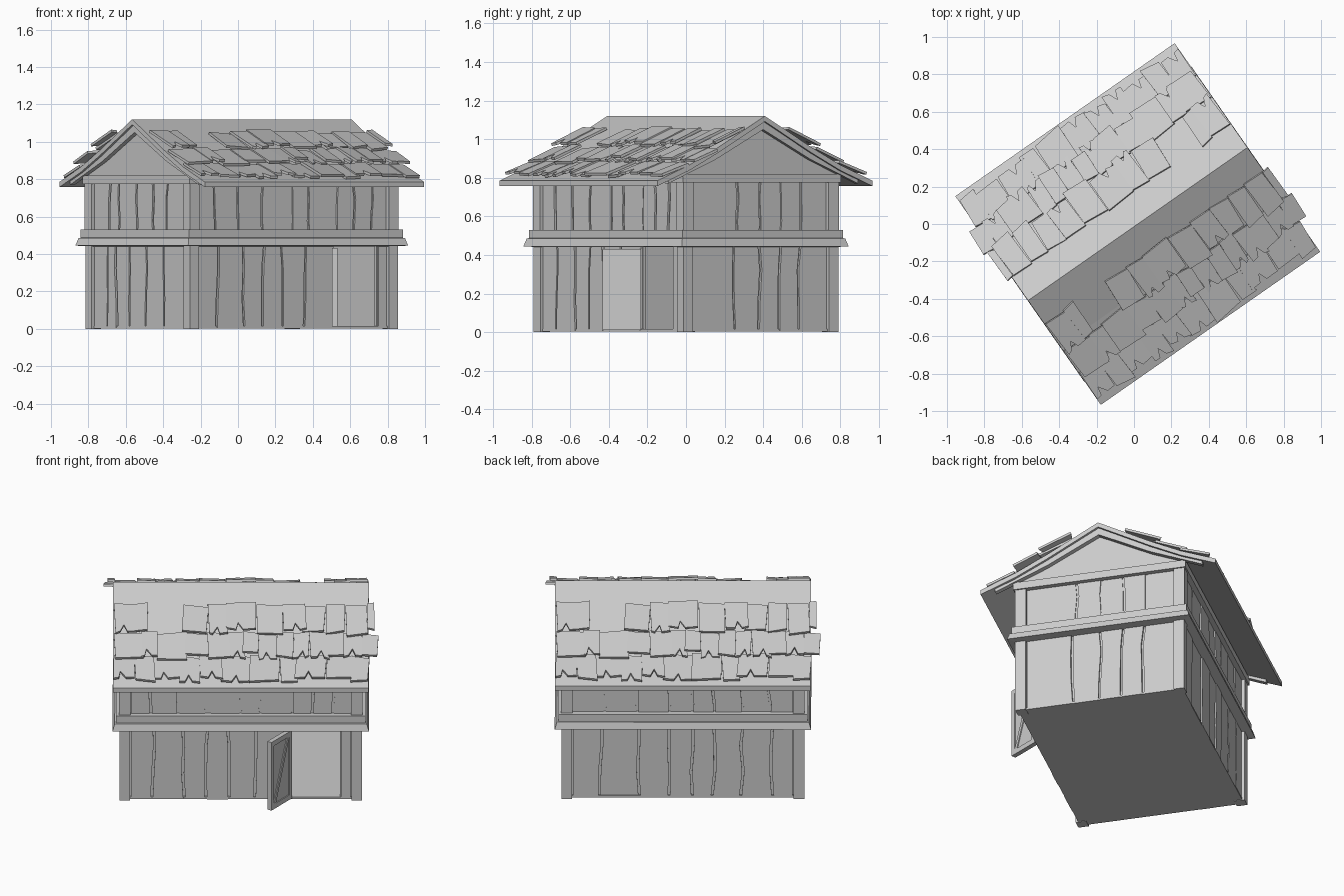
import bpy, bmesh, math, random
from mathutils import Matrix, Vector

if "Cube" in bpy.data.objects:
    bpy.data.objects.remove(bpy.data.objects["Cube"])

random.seed(4)
HOUSE = Matrix.Translation((0.02, 0, 0)) @ Matrix.Rotation(math.radians(34.9), 4, 'Z')
A, B = 0.675, 0.485          # wall half length / half depth
TOP, MID = 0.79, 0.46        # eave and storey heights
j = lambda r: random.uniform(-r, r)


def turn(k):
    return Matrix.Rotation(k * math.pi / 2, 4, 'Z')


def prism(bm, pts, off, m=Matrix()):
    """Extrude a 3D polygon by vector off."""
    n = len(pts)
    a = [bm.verts.new(m @ Vector(p)) for p in pts]
    b = [bm.verts.new(m @ (Vector(p) + Vector(off))) for p in pts]
    fs = [bm.faces.new(a), bm.faces.new(b[::-1])]
    for i in range(n):
        fs.append(bm.faces.new((a[i], b[i], b[(i + 1) % n], a[(i + 1) % n])))
    bmesh.ops.recalc_face_normals(bm, faces=fs)


def box(bm, x0, x1, y0, y1, z0, z1, m=Matrix()):
    prism(bm, [(x0, y0, z0), (x1, y0, z0), (x1, y1, z0), (x0, y1, z0)], (0, 0, z1 - z0), m)


def finish(name, bm, m=HOUSE):
    me = bpy.data.meshes.new(name)
    bm.to_mesh(me)
    bm.free()
    ob = bpy.data.objects.new(name, me)
    ob.matrix_world = m
    bpy.context.collection.objects.link(ob)
    return ob


# floor
bm = bmesh.new()
box(bm, -A + .01, A - .01, -B + .01, B - .01, 0.003, 0.015)
finish("floor", bm)

# backing walls, door opening left free on the front
D0, D1 = 0.275, 0.555
bm = bmesh.new()
for k in range(4):
    L, D = (A, B) if k % 2 == 0 else (B, A)
    y0, y1, m = -D + .022, -D + .04, turn(k)
    e = L - .022
    if k == 0:
        box(bm, -e, D0, y0, y1, 0.003, MID, m)
        box(bm, D1, e, y0, y1, 0.003, MID, m)
        box(bm, -e, e, y0, y1, MID - .02, TOP, m)
    else:
        box(bm, -e, e, y0, y1, 0.003, TOP, m)
finish("inner_walls", bm)


# vertical warped planks
def planks(bm, seams, D, z0, z1, m):
    zs = [z0 + (z1 - z0) * t for t in (0, .35, .7, 1)]
    edges = [[s + j(.009) for z in zs] for s in seams]
    edges[0] = [seams[0]] * 4
    edges[-1] = [seams[-1]] * 4
    for l, r in zip(edges, edges[1:]):
        y = -D + .010 + j(.003)
        g = .006
        pts = [(s + g, y, z) for s, z in zip(l, zs)] + \
              [(s - g, y, z) for s, z in list(zip(r, zs))[::-1]]
        prism(bm, pts, (0, .014, 0), m)


P = .055
lower = {0: [-A + P, -.49, -.32, -.19, -.07, .08, D0], 1: [-B + P, -.16, 0, .13, .25, B - P],
         2: [-A + P, -.46, -.25, -.08, .05, .17, .33, .50, A - P],
         3: [-B + P, -.30, -.22, -.10, .06, .22, B - P]}
upper = {0: [-A + P, -.51, -.35, -.19, 0, .11, .29, .40, .52, A - P],
         1: [-B + P, -.14, .01, .13, .27, B - P],
         2: [-A + P, -.44, -.25, -.08, .05, .17, .33, .48, A - P],
         3: [-B + P, -.28, -.20, -.03, .12, .25, B - P]}
bm = bmesh.new()
for k in range(4):
    D = B if k % 2 == 0 else A
    planks(bm, lower[k], D, .003, MID, turn(k))
    planks(bm, upper[k], D - .003, MID, TOP, turn(k))
planks(bm, [D1, A - P], B, .003, MID, turn(0))
finish("wall_planks", bm)

# corner posts
bm = bmesh.new()
for sx in (-1, 1):
    for sy in (-1, 1):
        m = Matrix.Translation((sx * (A - .026), sy * (B - .026), 0))
        box(bm, -.03, .03, -.03, .03, 0, MID, m)
        box(bm, -.032, .032, -.032, .032, MID, TOP, m)
finish("corner_posts", bm)


# ring trims: stacked sections (grow, z)
def ring(bm, secs):
    loops = [[bm.verts.new((sx * (A + g), sy * (B + g), z))
              for sx, sy in ((-1, -1), (1, -1), (1, 1), (-1, 1))] for g, z in secs]
    for l0, l1 in zip(loops, loops[1:] + loops[:1]):
        for i in range(4):
            bm.faces.new((l0[i], l0[(i + 1) % 4], l1[(i + 1) % 4], l1[i]))
    bmesh.ops.recalc_face_normals(bm, faces=bm.faces)


bm = bmesh.new()
ring(bm, [(-.02, .44), (.042, .445), (.03, .485), (.022, .487), (.022, .53), (-.02, .53)])
finish("storey_band", bm)
bm = bmesh.new()
ring(bm, [(-.03, .775), (.014, .775), (.014, .82), (-.03, .82)])
finish("tie_beams", bm)

# roof slabs with a slightly flared profile
RL, PROF = .715, [(0, 1.12), (.3, .955), (.48, .865), (.68, .785)]
T = .028
bm = bmesh.new()
top = [(-y, z) for y, z in PROF[::-1]] + PROF[1:]
low = [(y, z - T) for y, z in top[::-1]]
prism(bm, [(-RL, y, z) for y, z in top + low], (2 * RL, 0, 0))
finish("roof", bm)

# gable panels and rafters at each end
bm = bmesh.new()
for k in (1, 3):
    m = turn(k)
    prism(bm, [(-B, -A + .01, .80), (B, -A + .01, .80), (B, -A + .01, .845),
               (.3, -A + .01, .94), (0, -A + .01, 1.10), (-.3, -A + .01, .94),
               (-B, -A + .01, .845)], (0, .02, 0), m)
    for s in (-1, 1):
        prism(bm, [(0, -A - .025, 1.095), (s * .3, -A - .025, .93), (s * .60, -A - .025, .795),
                   (s * .60, -A - .025, .77), (s * .3, -A - .025, .895),
                   (0, -A - .025, 1.05)], (0, .03, 0), m)
finish("gables", bm)

# shingles: three lifted rows, same on both slopes
ROWS = [(.155, 1.055, .35, .975, [(-.71, -.52), (-.32, .745)]),
        (.335, .965, .50, .90, [(-.71, .77)]),
        (.475, .885, .655, .822, [(-.71, .73)])]
tiles = []
for y0, z0, y1, z1, runs in ROWS:
    d = Vector((0, y0 - y1, z1 - z0))
    ln = d.length
    d.normalize()
    nrm = Vector((0, d.z, -d.y))
    for s, end in runs:
        while s < end - .04:
            w = min(random.uniform(.085, .17), end - s)
            n = ln * random.uniform(.88, 1.08)
            sk = j(.012)
            out = [(0, 0), (w, j(.015)), (w + sk, n + j(.012))]
            if random.random() < .45:
                c = w * random.uniform(.35, .65)
                out += [(c + .022, n), (c + j(.01), n - .05), (c - .018, n)]
            out.append((sk, n + j(.012)))
            base = Vector((s, -y0, z0)) + nrm * random.uniform(-.012, .01)
            tilt = j(.06)
            tiles.append(([base + Vector((a, 0, 0)) + d * b + nrm * (tilt * (a - w / 2))
                           for a, b in out], -nrm * .014))
            s += w + random.uniform(-.006, .004)
bm = bmesh.new()
for k in (0, 2):
    for pts, off in tiles:
        prism(bm, pts, off, turn(k))
finish("shingles", bm)

# open door with frame and diagonal brace
bm = bmesh.new()
W, H = .20, .42
box(bm, -.008, .008, -W, 0, 0, H)
for x in (-.014, .007):
    e = x + .007
    box(bm, x, e, -W, -W + .025, 0, H)
    box(bm, x, e, -.025, 0, 0, H)
    box(bm, x, e, -W + .025, -.025, 0, .03)
    box(bm, x, e, -W + .025, -.025, H - .03, H)
    prism(bm, [(x, -W + .025, .03), (x, -W + .045, .03), (x, -.025, H - .03),
               (x, -.045, H - .03)], (.007, 0, 0))
finish("door", bm, Matrix.Translation((.517, -.232, .012)))
